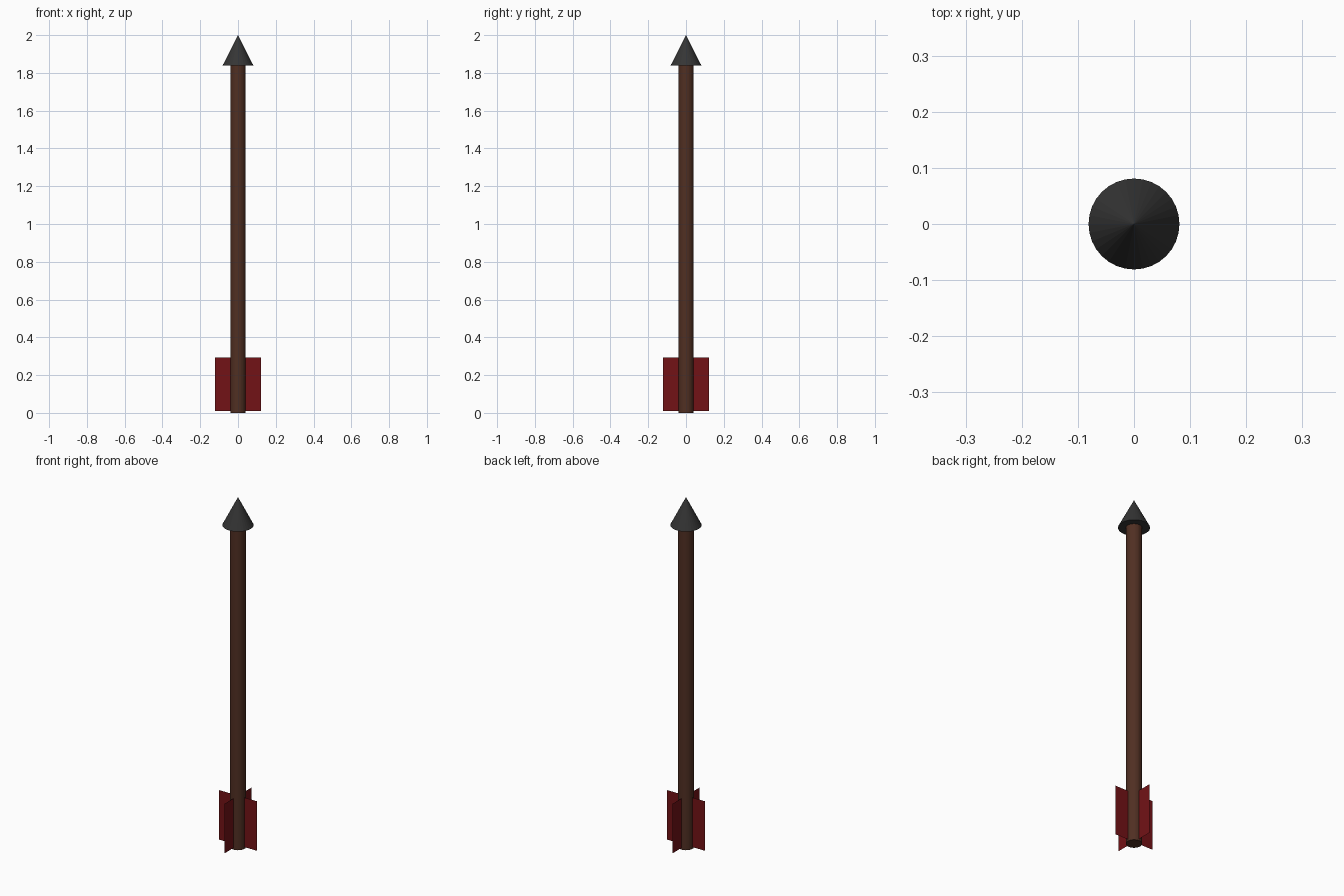
import bpy
from math import pi

if "Cube" in bpy.data.objects:
    bpy.data.objects.remove(bpy.data.objects["Cube"])

SIDES = 32
HEAD_BASE, TOP = 1.84, 2.0


def colour(obj, name, rgb):
    mat = bpy.data.materials.get(name) or bpy.data.materials.new(name)
    mat.diffuse_color = (*rgb, 1)
    mat.use_nodes = True
    mat.node_tree.nodes["Principled BSDF"].inputs["Base Color"].default_value = mat.diffuse_color
    obj.data.materials.append(mat)


# Shaft
bpy.ops.mesh.primitive_cylinder_add(vertices=SIDES, radius=0.041, depth=HEAD_BASE,
                                    location=(0, 0, HEAD_BASE / 2))
shaft = bpy.context.object
shaft.name = "shaft"
colour(shaft, "brown_wood", (0.08, 0.028, 0.016))

# Pointed head
bpy.ops.mesh.primitive_cone_add(vertices=SIDES, radius1=0.081, radius2=0, depth=TOP - HEAD_BASE,
                                location=(0, 0, (TOP + HEAD_BASE) / 2))
head = bpy.context.object
head.name = "arrow_head"
colour(head, "dark_metal", (0.035, 0.035, 0.035))

# Two crossed, paper-thin vanes making four fins
for i in range(2):
    mesh = bpy.data.meshes.new(f"fin_pair_{i + 1}")
    w, z0, z1 = 0.121, 0.01, 0.293
    mesh.from_pydata([(-w, 0, z0), (w, 0, z0), (w, 0, z1), (-w, 0, z1)], [], [(0, 1, 2, 3)])
    fins = bpy.data.objects.new(f"fin_pair_{i + 1}", mesh)
    fins.rotation_euler.z = i * pi / 2
    bpy.context.collection.objects.link(fins)
    colour(fins, "red_feather", (0.17, 0.006, 0.008))
